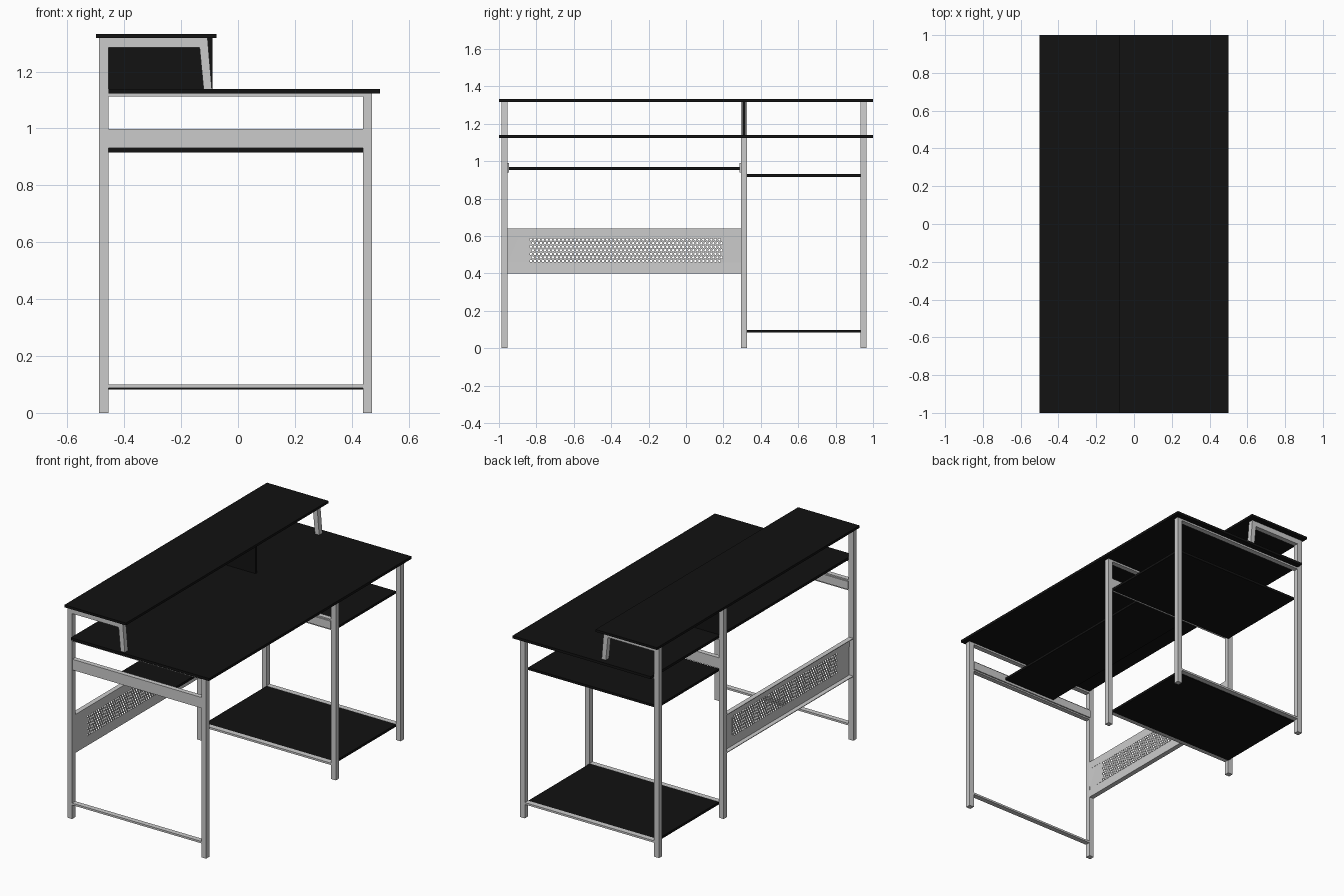
import bpy, bmesh, math

if "Cube" in bpy.data.objects:
    bpy.data.objects.remove(bpy.data.objects["Cube"])

black = bpy.data.materials.new("black_board")
black.diffuse_color = (0.006, 0.006, 0.006, 1)
black.use_nodes = True
black.node_tree.nodes["Principled BSDF"].inputs["Base Color"].default_value = black.diffuse_color


def finish(name, bm, mat=None):
    me = bpy.data.meshes.new(name)
    bm.to_mesh(me)
    bm.free()
    ob = bpy.data.objects.new(name, me)
    bpy.context.collection.objects.link(ob)
    if mat:
        me.materials.append(mat)
    return ob


def box(name, x, y, z, mat=None):
    bm = bmesh.new()
    bmesh.ops.create_cube(bm, size=1)
    for v in bm.verts:
        v.co = [lo + (hi - lo) * (c + 0.5) for c, (lo, hi) in zip(v.co, (x, y, z))]
    return finish(name, bm, mat)


def prism(name, profile, y0, y1):
    """Extrude an x-z outline along y."""
    bm = bmesh.new()
    f = bm.faces.new([bm.verts.new((x, y0, z)) for x, z in profile])
    ext = bmesh.ops.extrude_face_region(bm, geom=[f])
    for v in ext["geom"]:
        if isinstance(v, bmesh.types.BMVert):
            v.co.y = y1
    bmesh.ops.recalc_face_normals(bm, faces=bm.faces)
    return finish(name, bm)


BACK, FRONT = (-0.489, -0.456), (0.439, 0.471)
SPAN = (-0.456, 0.439)
ROWS = {"left": (-0.987, -0.955), "middle": (0.294, 0.326), "right": (0.933, 0.965)}

# Leg frames with their bottom stretchers and desktop supports
for side, y in ROWS.items():
    mid = sum(y) / 2
    box(side + "_back_leg", BACK, y, (0, 1.319))
    box(side + "_front_leg", FRONT, y, (0, 1.124))
    box(side + "_bottom_stretcher", SPAN, (mid - 0.016, mid + 0.016), (0.087, 0.099))
    box(side + "_desktop_support", SPAN, (mid - 0.016, mid + 0.016), (1.112, 1.124))

# Boards
box("desktop", (-0.456, 0.5), (-1, 1), (1.123, 1.139), black)
box("upper_shelf", (-0.5, -0.075), (-1, 1), (1.317, 1.332), black)
box("upper_divider", (-0.456, -0.09), (0.302, 0.318), (1.139, 1.317), black)
box("side_shelf", SPAN, (0.326, 0.933), (0.916, 0.931), black)
box("bottom_shelf", SPAN, (0.326, 0.933), (0.083, 0.098), black)

# Slanted brackets carrying the upper shelf
bracket = [(-0.456, 1.317), (-0.107, 1.317), (-0.092, 1.139),
           (-0.121, 1.139), (-0.135, 1.284), (-0.456, 1.284)]
for side in ("left", "right"):
    prism(side + "_shelf_bracket", bracket, *ROWS[side])

# Keyboard tray on its side rails and slides
box("left_tray_rail", SPAN, (-0.985, -0.955), (0.931, 0.998))
box("middle_tray_rail", SPAN, (0.294, 0.324), (0.931, 0.998))
box("left_tray_slide", (-0.456, 0.439), (-0.956, -0.947), (0.94, 0.99))
box("middle_tray_slide", (-0.456, 0.439), (0.286, 0.295), (0.94, 0.99))
box("keyboard_tray", (-0.17, 0.2), (-0.947, 0.286), (0.954, 0.969), black)

# Back panel: solid margins around a staggered field of round holes
PX = -0.459
Y0, Y1, Z0, Z1 = -0.955, 0.294, 0.40, 0.64
A0, A1, B0, B1 = -0.84, 0.20, 0.457, 0.59
COLS, NROWS, R = 48, 7, 0.0068
w, h = (A1 - A0) / (COLS + 0.5), (B1 - B0) / NROWS
bm = bmesh.new()


def quad(ya, yb, za, zb):
    bm.faces.new([bm.verts.new((PX, a, b)) for a, b in ((ya, za), (yb, za), (yb, zb), (ya, zb))])


def holed_cell(cy, cz):
    outer, inner = [], []
    for i in range(8):
        a = i * math.pi / 4
        c, s = math.cos(a), math.sin(a)
        outer.append(bm.verts.new((PX, cy + round(c) * w / 2, cz + round(s) * h / 2)))
        inner.append(bm.verts.new((PX, cy + R * c, cz + R * s)))
    for i in range(8):
        j = (i + 1) % 8
        bm.faces.new((outer[i], outer[j], inner[j], inner[i]))


quad(Y0, Y1, Z0, B0)
quad(Y0, Y1, B1, Z1)
quad(Y0, A0, B0, B1)
quad(A1, Y1, B0, B1)
for r in range(NROWS):
    off = (r % 2) * w / 2
    za = B0 + r * h
    for c in range(COLS):
        holed_cell(A0 + off + (c + 0.5) * w, za + h / 2)
    if off:
        quad(A0, A0 + off, za, za + h)
    else:
        quad(A1 - w / 2, A1, za, za + h)
bmesh.ops.remove_doubles(bm, verts=bm.verts, dist=0.0002)
bmesh.ops.recalc_face_normals(bm, faces=bm.faces)
panel = finish("perforated_back_panel", bm)
solid = panel.modifiers.new("thickness", "SOLIDIFY")
solid.thickness = 0.003
solid.offset = 0

# Folded lips along the panel's top and bottom
box("panel_top_lip", (-0.488, PX), (Y0, Y1), (Z1 - 0.004, Z1))
box("panel_bottom_lip", (-0.488, PX), (Y0, Y1), (Z0, Z0 + 0.004))
